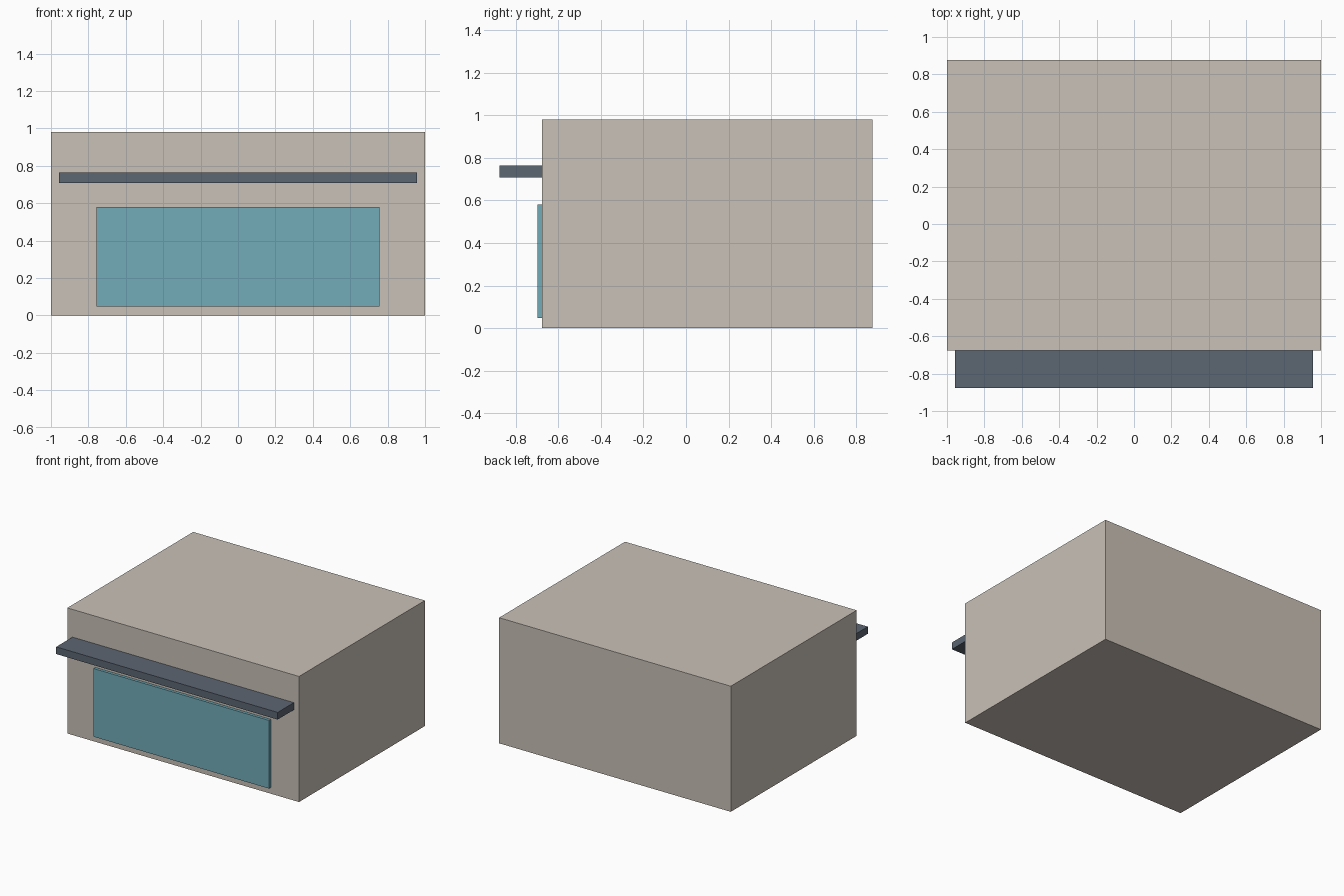
import bpy
from mathutils import Vector

default_cube = bpy.data.objects.get("Cube")
if default_cube:
    bpy.data.objects.remove(default_cube, do_unlink=True)


def make_material(name, rgb):
    mat = bpy.data.materials.new(name)
    mat.use_nodes = True
    colour = (*rgb, 1.0)
    mat.diffuse_color = colour
    mat.node_tree.nodes["Principled BSDF"].inputs["Base Color"].default_value = colour
    return mat


def make_box(name, low, high, mat):
    """Axis-aligned box between two opposite corners."""
    low, high = Vector(low), Vector(high)
    bpy.ops.mesh.primitive_cube_add(size=1, location=(low + high) / 2)
    box = bpy.context.object
    box.name = name
    box.scale = high - low
    bpy.ops.object.transform_apply(location=False, rotation=False, scale=True)
    box.data.materials.append(mat)
    return box


wall_beige = make_material("warm_beige", (0.584, 0.533, 0.474))
glass_teal = make_material("teal_glass", (0.171, 0.407, 0.479))
awning_slate = make_material("slate_blue", (0.107, 0.133, 0.171))

BACK = 0.876
FRONT = -0.676

# Main building block
make_box("building_body", (-1, FRONT, 0), (1, BACK, 0.98), wall_beige)

# Wide shop window standing slightly proud of the front wall
make_box("front_window", (-0.757, FRONT - 0.022, 0.048), (0.757, FRONT, 0.58), glass_teal)

# Flat awning above the window
make_box("awning", (-0.956, -BACK, 0.708), (0.956, FRONT, 0.764), awning_slate)
